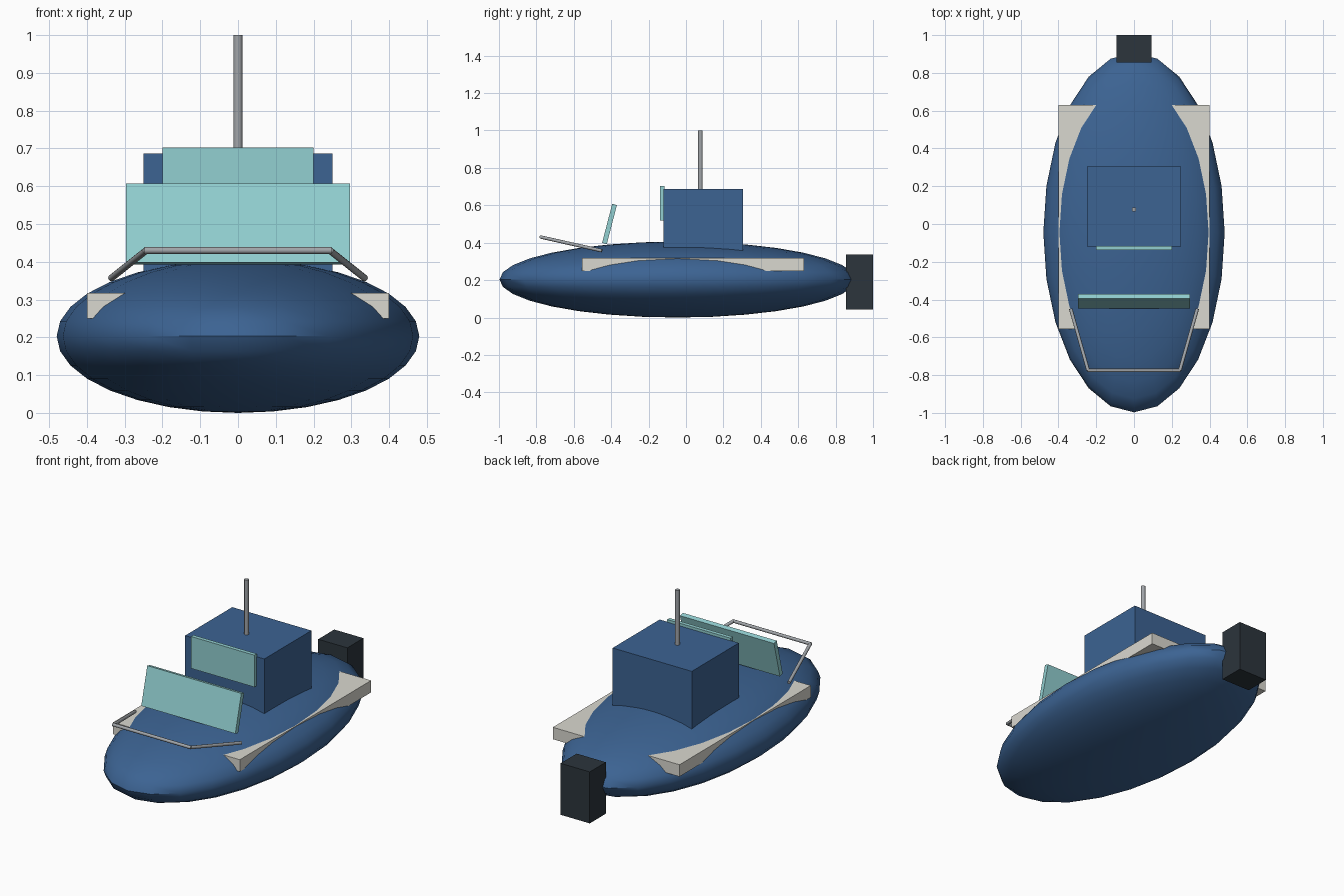
import bpy
from math import radians, atan2
from mathutils import Vector

if "Cube" in bpy.data.objects:
    bpy.data.objects.remove(bpy.data.objects["Cube"])


def material(name, rgb):
    m = bpy.data.materials.new(name)
    m.diffuse_color = (*rgb, 1)
    m.use_nodes = True
    m.node_tree.nodes["Principled BSDF"].inputs["Base Color"].default_value = m.diffuse_color
    return m


BLUE = material("blue_paint", (0.045, 0.125, 0.29))
WHITE = material("off_white", (0.70, 0.69, 0.63))
GLASS = material("tinted_glass", (0.29, 0.63, 0.64))
DARK = material("dark_casing", (0.025, 0.035, 0.045))
STEEL = material("steel", (0.36, 0.38, 0.40))


def finish(name, mat, smooth=False):
    ob = bpy.context.object
    ob.name = name
    ob.data.materials.append(mat)
    bpy.ops.object.transform_apply(location=False, rotation=True, scale=True)
    if smooth:
        bpy.ops.object.shade_smooth_by_angle(angle=radians(40))
    return ob


def box(name, mat, x, y, z, tilt=0):
    """Box from (min, max) ranges, tilted about x."""
    r = (x, y, z)
    bpy.ops.mesh.primitive_cube_add(
        size=1, location=[(a + b) / 2 for a, b in r], rotation=(tilt, 0, 0))
    bpy.context.object.scale = [b - a for a, b in r]
    return finish(name, mat)


def rod(name, mat, a, b, radius, sides=12):
    a, b = Vector(a), Vector(b)
    d = b - a
    bpy.ops.mesh.primitive_cylinder_add(
        vertices=sides, radius=radius, depth=d.length, location=(a + b) / 2,
        rotation=d.to_track_quat('Z', 'Y').to_euler())
    return finish(name, mat, True)


# Hull: flattened ellipsoid
bpy.ops.mesh.primitive_uv_sphere_add(segments=24, ring_count=16, radius=1,
                                     location=(0, -0.045, 0.203))
bpy.context.object.scale = (0.48, 0.952, 0.203)
finish("hull", BLUE, True)

# Deck slab, its corners showing through the hull sides
box("deck", WHITE, (-0.40, 0.40), (-0.555, 0.63), (0.25, 0.318))

# Cabin with front window
box("cabin", BLUE, (-0.25, 0.25), (-0.12, 0.305), (0.34, 0.687))
box("cabin_window", GLASS, (-0.20, 0.20), (-0.138, -0.116), (0.52, 0.702))

# Raked windshield
box("windshield", GLASS, (-0.297, 0.297), (-0.422, -0.396), (0.392, 0.608),
    tilt=-atan2(0.055, 0.213))

# Mast
rod("mast", STEEL, (0, 0.077, 0.68), (0, 0.077, 1.0), 0.012)

# Bow rail
for side, s in (("left", 1), ("right", -1)):
    rod("bow_rail_" + side, STEEL, (s * 0.335, -0.45, 0.357),
        (s * 0.243, -0.775, 0.43), 0.009)
rod("bow_rail_front", STEEL, (-0.247, -0.775, 0.43), (0.247, -0.775, 0.43), 0.009)

# Outboard motor
box("outboard_motor", DARK, (-0.092, 0.092), (0.855, 1.0), (0.042, 0.336))
